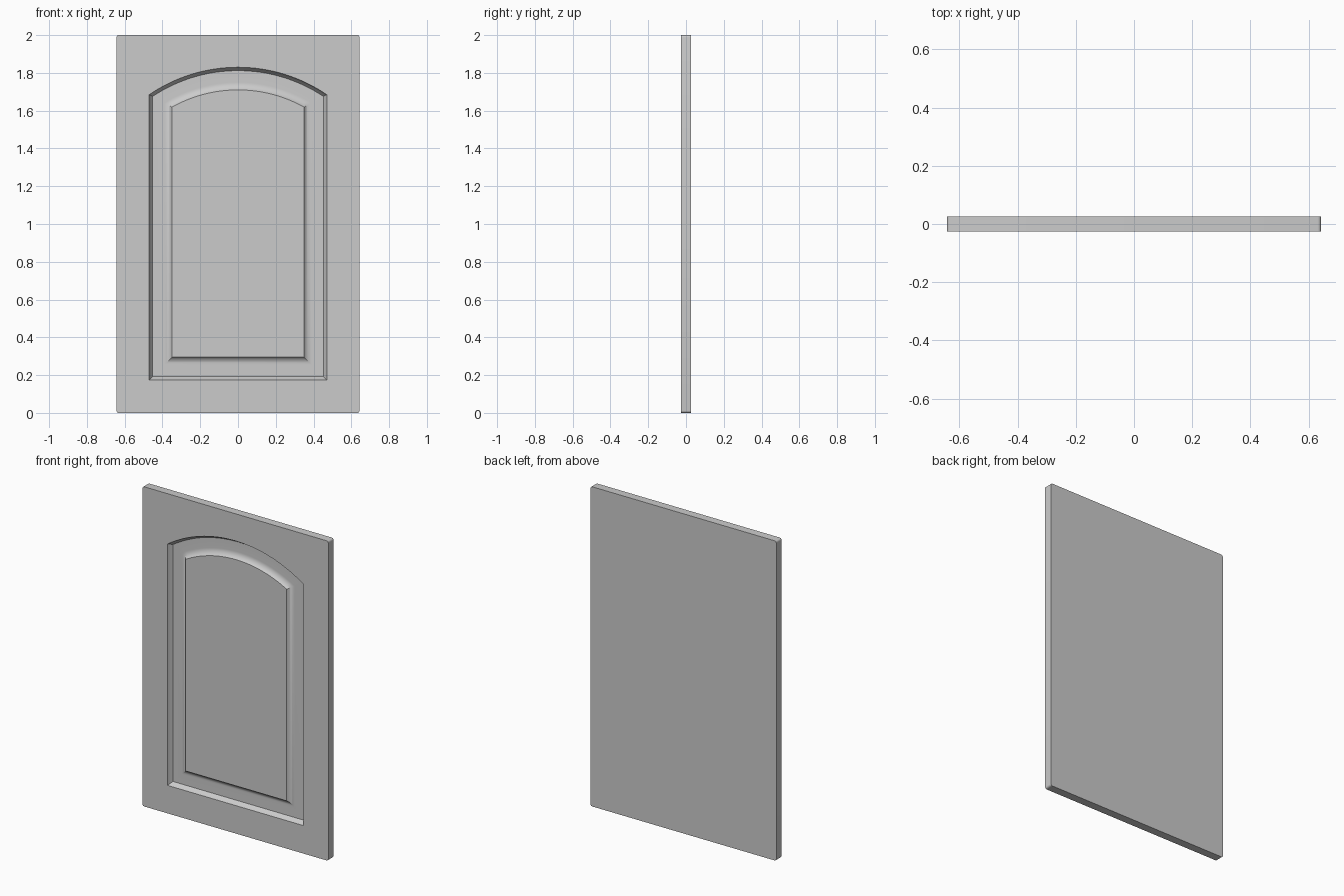
import bpy, bmesh, math

if "Cube" in bpy.data.objects:
    bpy.data.objects.remove(bpy.data.objects["Cube"])

W, H, T = 0.643, 2.0, 0.026          # half width, height, half thickness
OX, OZ, SPRING, APEX = 0.47, 0.175, 1.685, 1.83   # arched opening
SAG = APEX - SPRING
R = (OX**2 + SAG**2) / (2 * SAG)
CZ = APEX - R
ARC = 32


def slab_outline(r=0.012, n=4):
    """Rectangle with small rounded corners, in x/z."""
    pts = []
    for k, (cx, cz) in enumerate([(W - r, H - r), (-W + r, H - r),
                                  (-W + r, r), (W - r, r)]):
        for i in range(n + 1):
            a = math.radians(90 * (k + i / n))
            pts.append((cx + r * math.cos(a), cz + r * math.sin(a)))
    return pts


def arch_outline(d):
    """Opening outline, offset inward by d."""
    x, r = OX - d, R - d
    half = math.asin(x / r)
    pts = [(-x, OZ + d), (x, OZ + d)]
    for i in range(ARC + 1):
        a = half * (1 - 2 * i / ARC)
        pts.append((r * math.sin(a), CZ + r * math.cos(a)))
    return pts


bm = bmesh.new()


def ring(pts, y):
    return [bm.verts.new((x, y, z)) for x, z in pts]


def bridge(a, b):
    n = len(a)
    for i in range(n):
        j = (i + 1) % n
        bm.faces.new((a[i], a[j], b[j], b[i]))


def loop_edges(vs):
    return [bm.edges.get((v, vs[(i + 1) % len(vs)])) for i, v in enumerate(vs)]


# Slab sides and back
front, back = ring(slab_outline(), -T), ring(slab_outline(), T)
bridge(front, back)
bm.faces.new(back)

# Moulding profile: (inward offset, depth) of frame lip, floor and panel cove
profile = [(0, 0), (0.003, 0.007), (0.010, 0.018), (0.018, 0.029), (0.080, 0.029)]
for i in range(1, 9):
    a = math.radians(62 * i / 8)
    profile.append((0.080 + 0.040 * math.sin(a) / math.sin(math.radians(62)),
                    0.029 - 0.022 * (1 - math.cos(a)) / (1 - math.cos(math.radians(62)))))
rings = [ring(arch_outline(d), -T + y) for d, y in profile]
for a, b in zip(rings, rings[1:]):
    bridge(a, b)
bm.faces.new(rings[-1])

# Flat frame face around the opening
bmesh.ops.triangle_fill(bm, use_beauty=True, use_dissolve=False, normal=(0, -1, 0),
                        edges=loop_edges(front) + loop_edges(rings[0]))
bmesh.ops.recalc_face_normals(bm, faces=bm.faces)

mesh = bpy.data.meshes.new("cabinet_door")
bm.to_mesh(mesh)
bm.free()
door = bpy.data.objects.new("cabinet_door", mesh)
bpy.context.collection.objects.link(door)
bpy.context.view_layer.objects.active = door
door.select_set(True)
bpy.ops.object.shade_smooth_by_angle(angle=math.radians(25))
